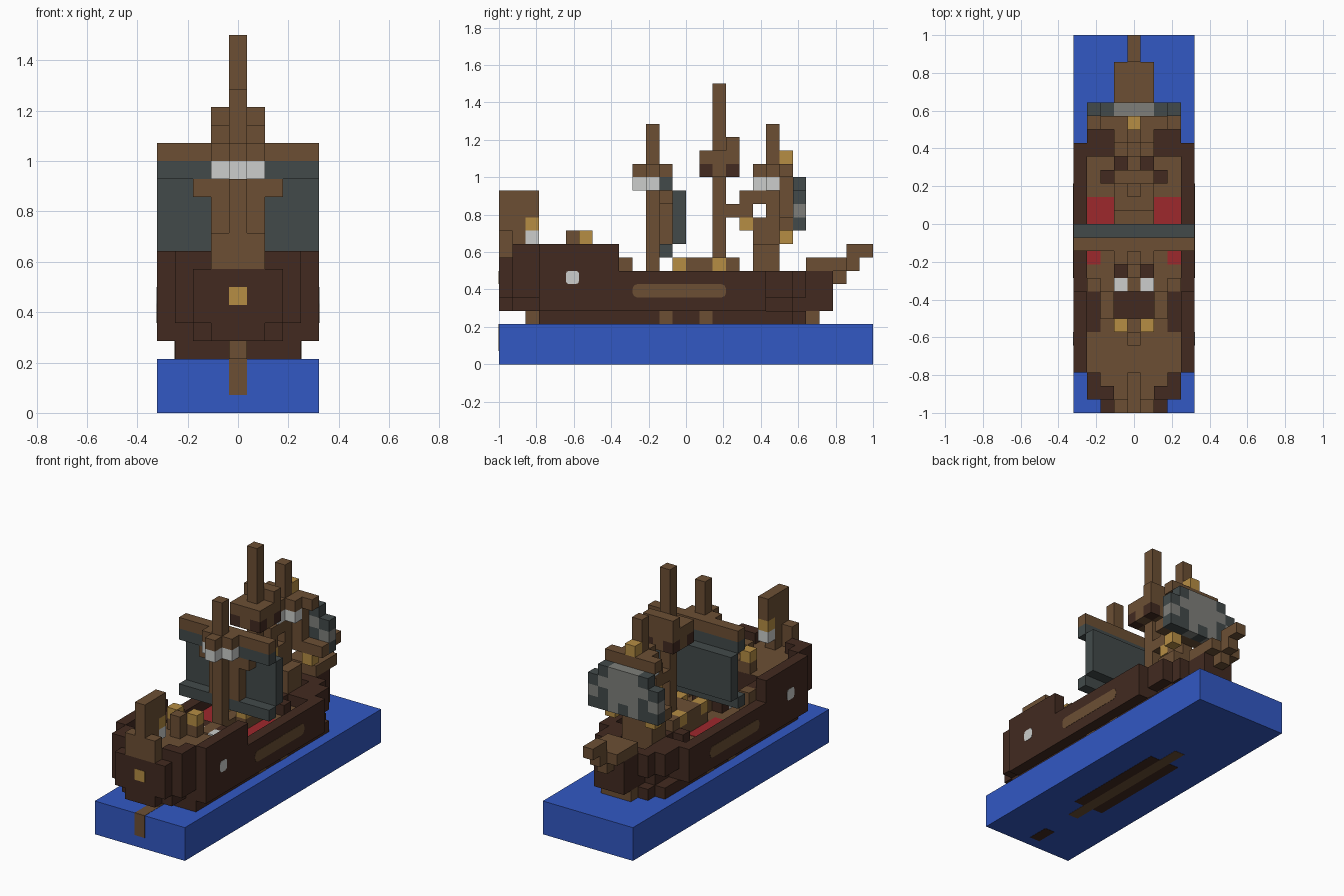
import bpy
import bmesh
from mathutils import Matrix, Vector

cube = bpy.data.objects.get("Cube")
if cube:
    bpy.data.objects.remove(cube, do_unlink=True)

UNIT = 2 / 28   # edge of one block
SKIN = 0.04     # thickness of painted plates, in blocks


def linear(value):
    value /= 255
    return value / 12.92 if value <= 0.04045 else ((value + 0.055) / 1.055) ** 2.4


def material(name, red, green, blue):
    mat = bpy.data.materials.new(name)
    color = (linear(red), linear(green), linear(blue), 1)
    mat.diffuse_color = color
    mat.use_nodes = True
    for node in mat.node_tree.nodes:
        if node.type == 'BSDF_PRINCIPLED':
            node.inputs["Base Color"].default_value = color
    return mat


WATER = material("water blue", 50, 88, 196)
DARK = material("dark wood", 66, 42, 32)
WOOD = material("light wood", 108, 79, 52)
GOLD = material("gold", 182, 141, 68)
RED = material("red carpet", 158, 40, 44)
SLATE = material("slate sail", 66, 74, 74)
GREY = material("grey sail", 126, 127, 122)
WHITE = material("white", 204, 206, 204)


def block(x, y, z):
    """Box over inclusive block indices; a single number means one block."""
    spans = [s if isinstance(s, tuple) else (s, s) for s in (x, y, z)]
    low = Vector((spans[0][0] - 0.5, spans[1][0] - 14, spans[2][0]))
    high = Vector((spans[0][1] + 0.5, spans[1][1] - 13, spans[2][1] + 1))
    return low, high


def plate(x, y, z, axis, side):
    """Thin painted sheet on one side (-1 or 1) of a run of blocks."""
    low, high = block(x, y, z)
    if side > 0:
        low[axis] = high[axis] - SKIN
        high[axis] += SKIN / 2
    else:
        high[axis] = low[axis] + SKIN
        low[axis] -= SKIN / 2
    return low, high


def build(name, mat, boxes, mirror=False, corner=0):
    """Join boxes into one part; corner rounds the edges that run along x."""
    bm = bmesh.new()
    for low, high in boxes:
        pairs = [(low, high)]
        if mirror:
            pairs.append((Vector((-high.x, low.y, low.z)), Vector((-low.x, high.y, high.z))))
        for a, b in pairs:
            place = Matrix.Translation((a + b) / 2 * UNIT) @ Matrix.Diagonal(((b - a) * UNIT).to_4d())
            place[3][3] = 1
            bmesh.ops.create_cube(bm, size=1, matrix=place)
    if corner:
        along = [e for e in bm.edges if abs(e.verts[0].co.x - e.verts[1].co.x) > UNIT * SKIN]
        bmesh.ops.bevel(bm, geom=along, offset=corner * UNIT, segments=2, profile=0.5, affect='EDGES')
    mesh = bpy.data.meshes.new(name)
    bm.to_mesh(mesh)
    bm.free()
    mesh.materials.append(mat)
    obj = bpy.data.objects.new(name, mesh)
    bpy.context.collection.objects.link(obj)


def half_width(y):
    """Half width of the hull along its length."""
    for end, width in ((0, 2), (2, 3), (19, 4), (21, 3), (22, 2)):
        if y <= end:
            return width
    return 1


# Water base with the rudder and keel showing flush in it
build("water", WATER, [block((-4, 4), (0, 27), (0, 2))])
build("rudder", WOOD, [plate(0, 0, (1, 2), 1, -1), plate(0, (0, 1), 2, 2, 1), block(0, 2, 3)])
build("keel", WOOD, [plate(0, (6, 19), 0, 2, -1)])
build("keel_sides", DARK, [plate(1, (8, 17), 0, 2, -1), plate(0, (1, 2), 0, 2, -1)], mirror=True)

# Hull: solid lower body, bulwark around it, raised stern
hull, rail, deck = [], [], []
for y in range(25):
    w = half_width(y)
    foot = max(w - 1, 1) if y < 3 or y > 19 else w
    hull += [block((-foot, foot), y, 4), block((-w, w), y, 5)]
    if 3 <= y <= 22:
        low_w = min(w, 3)
        hull.append(block((-low_w, low_w), y, 3))
    inner = min(w, half_width(y + 1), half_width(max(y - 1, 0))) - 1
    if y >= 9 and inner > 0 and y < 23:
        rail.append(block((inner + 1, w), y, 6))
        deck.append(plate((-inner, inner), y, 5, 2, 1))
    elif y >= 22:
        rail.append(block((0, w), y, 6))
build("hull", DARK, hull)
build("bulwark", DARK, rail, mirror=True)
build("deck", WOOD, deck)
build("hull_ribs", WOOD, [plate(3, y, 3, 0, 1) for y in (12, 15)], mirror=True)
build("stem", WOOD, [block((-1, 1), 23, 3)])

# Stern castle
build("castle", DARK, [block((-w, w), (a, b), (6, 7)) for w, a, b in ((2, 0, 0), (3, 1, 2), (4, 3, 6))])
build("castle_walls", DARK, [block(4, (3, 8), (6, 8)), block(3, (1, 2), 8), block(2, 1, 8),
                             block(3, (7, 8), (6, 7))], mirror=True)
build("castle_deck", WOOD, [plate((-3, 3), (3, 5), 7, 2, 1), plate((-2, 2), 6, 7, 2, 1),
                            plate((-2, 2), 2, 7, 2, 1), plate((-1, 1), 1, 7, 2, 1)])
build("castle_steps", WOOD, [block(2, (7, 8), 6), block(3, 9, (6, 7))], mirror=True)
build("castle_floor", DARK, [plate((-1, 1), (7, 8), 5, 2, 1)])
build("helm_lamps", GOLD, [block(1, 6, 9)], mirror=True)
build("helm", WOOD, [block((-1, 1), 6, 8), block(0, 5, (8, 9))])
build("cabin_lights", WHITE, [block(1, 9, 6)], mirror=True)
build("cabin_posts", DARK, [block(1, 10, 6)], mirror=True)
build("stern_window", GOLD, [plate(0, 0, 6, 1, -1)])
build("portholes", WHITE, [plate(4, 5, 6, 0, 1)], mirror=True, corner=0.25)
build("side_planks", WOOD, [plate(4, (10, 16), 5, 0, 1)], mirror=True, corner=0.35)

# Stern lantern hanging from a post
build("lantern_post", WOOD, [block(0, 0, (8, 12)), block(0, 1, (8, 12)), block(0, 2, (11, 12)),
                             block((-1, 1), 0, (8, 9))])
build("lantern", GOLD, [block(0, 2, 10)])
build("lantern_glass", WHITE, [block(0, 2, 9)])

# Carpet and deck cargo
carpet = [plate((2, 3), (12, 15), 5, 2, 1), plate(3, 11, 5, 2, 1)]
for low, high in carpet:
    high.z += SKIN
build("carpet", RED, carpet, mirror=True)
build("cargo", WOOD, [block((-1, 1), (14, 15), (6, 7)), block((-1, 1), 17, (6, 7)),
                      block(0, (9, 13), 6), block((-1, 1), 16, 6), block((-1, 1), 13, 6)])
build("cargo_chests", GOLD, [block(1, y, 7) for y in (13, 16)], mirror=True)
build("bow_blocks", DARK, [block(2, 17, 6), block(1, 18, 6), block(2, (19, 20), 6)], mirror=True)

# Masts
for name, y, top in (("rear_mast", 11, 17), ("main_mast", 16, 20), ("front_mast", 20, 17)):
    build(name, WOOD, [block(0, y, (6, top))])

# Rear sail, billowing one block forward
build("rear_yard", WOOD, [block((-4, 4), 12, 14), block((-1, 1), 11, 14), block(0, 10, 14)])
build("rear_sail", SLATE, [block((-4, 4), 13, (9, 12)), block((-4, 4), 12, 13), block((-4, 4), 12, 8)])
build("rear_sail_binding", WHITE, [block(1, 11, 13), block(0, 10, 13)], mirror=True)
build("rear_mast_brace", WOOD, [block((-2, 2), 12, 12), block((-1, 1), 12, (9, 11))])

# Lookout on the main mast
build("lookout", WOOD, [block((-1, 1), (15, 17), 15), block((-1, 1), 17, 16),
                        block((-1, 1), 16, 14), block(0, (15, 17), 14)])
build("lookout_corners", DARK, [block(1, y, 14) for y in (15, 17)], mirror=True)

# Front mast rigging
build("front_yard", WOOD, [block((-2, 2), 21, 14), block((-1, 1), 20, 14), block(0, 19, 14),
                           block((-3, 3), 21, 10), block((-1, 1), 21, (11, 13))])
build("front_mast_foot", WOOD, [block((-1, 1), (19, 20), (6, 8)), block(0, 19, (9, 10)),
                                block(0, (18, 19), 12), block(0, (17, 18), 11)])
build("front_binding", WHITE, [block(1, 20, 13), block(0, 19, 13)], mirror=True)
build("front_lamps", GOLD, [block(0, 21, 15), block(0, 18, 10), block(-2, 21, 9), block(2, 21, 9)])

# Front sail with a light emblem, narrower at its top
emblem = {13: (0, 1), 12: (0, 1, 2), 11: (0, 1, 3), 10: (1,)}
for name, mat, light in (("front_sail", SLATE, False), ("front_sail_emblem", GREY, True)):
    build(name, mat, [block(x, 22, z) for z, cells in emblem.items()
                      for x in range(-3, 4)
                      if (abs(x) in cells) == light and abs(x) + z < 16])

# Bowsprit
build("bowsprit", WOOD, [block((-1, 1), (23, 25), 7), block(0, 25, 6),
                         block(0, 26, (7, 8)), block(0, 27, 8)])
